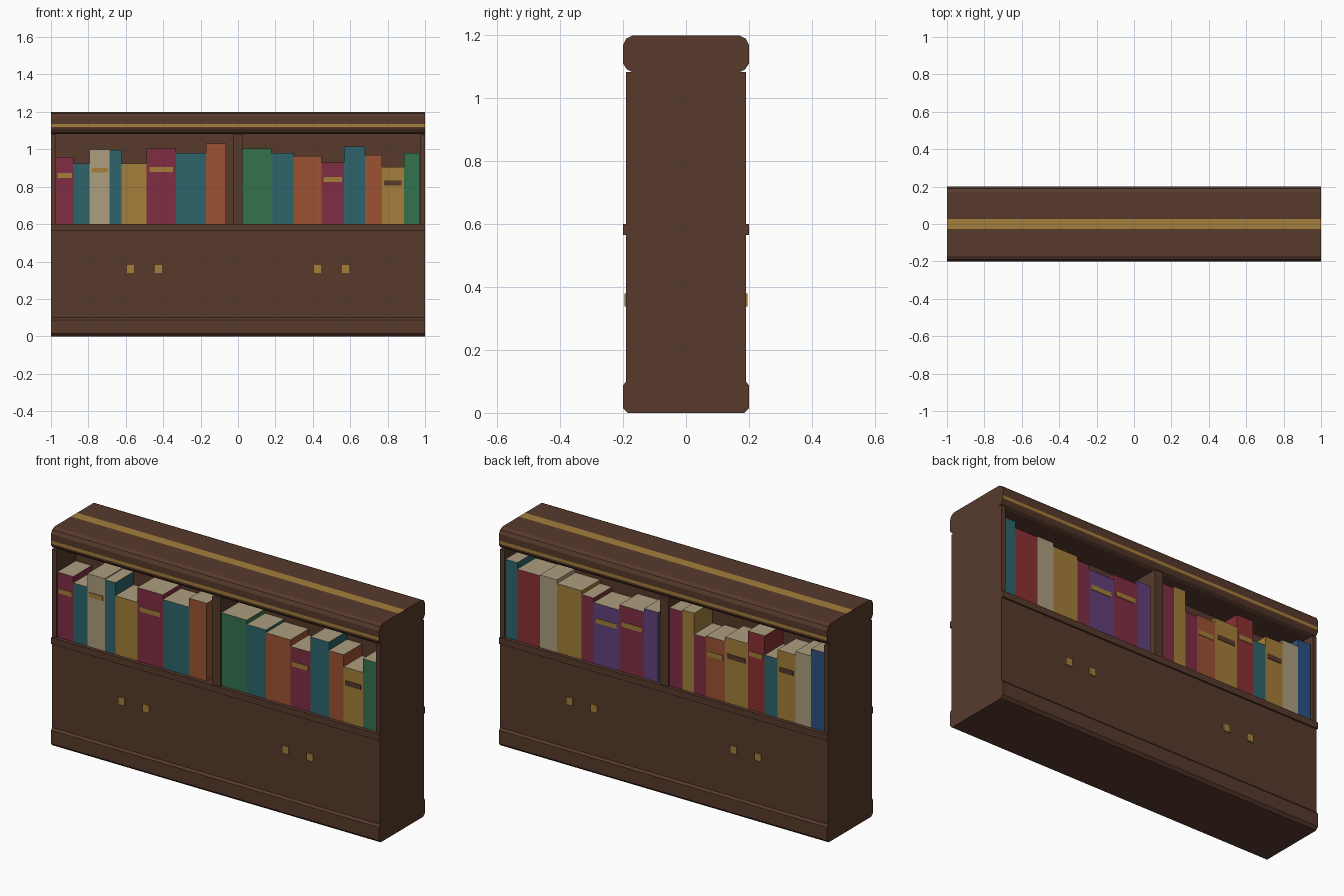
import bpy, bmesh

if "Cube" in bpy.data.objects:
    bpy.data.objects.remove(bpy.data.objects["Cube"])

# ---- colours (sRGB bytes -> linear) ----
def material(name, r, g, b):
    lin = lambda c: ((c / 255 + 0.055) / 1.055) ** 2.4
    m = bpy.data.materials.new(name)
    m.diffuse_color = (lin(r), lin(g), lin(b), 1)
    m.use_nodes = True
    m.node_tree.nodes["Principled BSDF"].inputs["Base Color"].default_value = m.diffuse_color
    return m

MAT = {n: material(n, *c) for n, c in {
    "brown": (87, 58, 44), "gold": (164, 126, 58), "crimson": (128, 45, 67),
    "teal": (46, 100, 107), "cream": (172, 158, 126), "orange": (156, 82, 50),
    "green": (52, 114, 75), "red": (140, 48, 50), "purple": (97, 65, 124),
    "blue": (44, 80, 132)}.items()}

def finish(bm, name, mats):
    bmesh.ops.recalc_face_normals(bm, faces=bm.faces)
    me = bpy.data.meshes.new(name)
    bm.to_mesh(me)
    bm.free()
    for m in mats:
        me.materials.append(MAT[m])
    ob = bpy.data.objects.new(name, me)
    bpy.context.collection.objects.link(ob)
    return ob

def box(name, x, y, z, mat, top=None):
    """Box from (min, max) ranges, with an optional second colour on top."""
    bm = bmesh.new()
    bmesh.ops.create_cube(bm, size=1)
    for v in bm.verts:
        v.co = [r[0] if c < 0 else r[1] for r, c in zip((x, y, z), v.co)]
    bm.normal_update()
    for f in bm.faces:
        f.material_index = int(top is not None and f.normal.z > 0.5)
    return finish(bm, name, [mat] + ([top] if top else []))

def moulding(name, half, gold_rule=lambda y, z: False):
    """Extrude a mirrored (y, z) profile along x; gold_rule picks stripe faces."""
    pts = half + [(-y, z) for y, z in reversed(half)]
    bm = bmesh.new()
    ends = [[bm.verts.new((x, y, z)) for y, z in pts] for x in (-1, 1)]
    for e in ends:
        bm.faces.new(e)
    for i in range(len(pts)):
        j = (i + 1) % len(pts)
        f = bm.faces.new((ends[0][i], ends[0][j], ends[1][j], ends[1][i]))
        c = f.calc_center_median()
        f.material_index = int(gold_rule(c.y, c.z))
    return finish(bm, name, ["brown", "gold"])

# ---- carcass ----
moulding("plinth", [(0.185, 0), (0.2, 0.015), (0.2, 0.088), (0.19, 0.1)])
box("cabinet", (-1, 1), (-0.19, 0.19), (0.1, 0.565), "brown")
box("shelf", (-1, 1), (-0.2, 0.2), (0.565, 0.6), "brown")
box("centre_panel", (-0.975, 0.975), (-0.02, 0.02), (0.6, 1.083), "brown")
box("centre_divider", (-0.025, 0.025), (-0.19, 0.19), (0.6, 1.083), "brown")
for s, n in ((-1, "left"), (1, "right")):
    box(n + "_side", sorted((s * 0.975, s)), (-0.19, 0.19), (0.6, 1.083), "brown")

# ---- top with gold stripes on front, back and upper face ----
moulding("top",
         [(0.17, 1.083), (0.188, 1.092), (0.2, 1.11), (0.2, 1.118), (0.2, 1.134),
          (0.2, 1.17), (0.19, 1.19), (0.17, 1.2), (0.027, 1.2)],
         lambda y, z: (abs(y) > 0.199 and 1.118 < z < 1.134) or (abs(y) < 0.01 and z > 1.19))

# ---- door handles on both faces ----
for s, n in ((-1, "front"), (1, "back")):
    for x in (-0.575, -0.425, 0.425, 0.575):
        box(n + "_handle", (x - 0.019, x + 0.019), sorted((s * 0.189, s * 0.196)),
            (0.338, 0.38), "gold")

# ---- books: (width, height, colour, label colour), left to right as seen ----
FRONT = [
    [(18, .36, "crimson", "gold"), (16, .325, "teal", 0), (20, .40, "cream", "gold"),
     (12, .395, "teal", 0), (25, .323, "gold", 0), (29, .405, "crimson", "gold"),
     (30, .38, "teal", 0), (20, .43, "orange", 0)],
    [(29, .403, "green", 0), (22, .38, "teal", 0), (28, .365, "orange", 0),
     (23, .33, "crimson", "gold"), (21, .415, "teal", 0), (17, .37, "orange", 0),
     (22, .304, "gold", "brown"), (16, .38, "green", 0)]]
BACK = [
    [(12, .43, "teal", 0), (23, .395, "red", 0), (17, .40, "cream", 0),
     (25, .38, "gold", 0), (12, .36, "crimson", 0), (26, .335, "purple", "gold"),
     (25, .365, "crimson", "gold"), (14, .385, "purple", 0)],
    [(13, .43, "crimson", 0), (12, .44, "gold", 0), (12, .325, "crimson", 0),
     (19, .335, "orange", "gold"), (23, .36, "gold", "brown"),
     (17, .43, "red", "gold"), (13, .325, "teal", 0), (18, .375, "gold", "brown"),
     (16, .395, "cream", 0), (13, .435, "blue", 0)]]

def book_row(side, books, start, end):
    s = -1 if side == "front" else 1        # outward y direction; x flips on the back
    unit = (end - start) / sum(b[0] for b in books)
    u = start
    for w, h, colour, label in books:
        w *= unit
        xs = lambda a, b: sorted((-s * a, -s * b))
        box(side + "_book", xs(u, u + w), sorted((s * 0.02, s * 0.18)),
            (0.6, 0.6 + h), colour, "cream")
        if label:
            z = 0.6 + 0.72 * h
            box(side + "_book_label", xs(u + 0.1 * w, u + 0.9 * w),
                sorted((s * 0.179, s * 0.183)), (z - 0.013, z + 0.013), label)
        u += w

book_row("front", FRONT[0], -0.975, -0.065)
book_row("front", FRONT[1], 0.025, 0.972)
book_row("back", BACK[0], -0.975, -0.045)
book_row("back", BACK[1], 0.025, 0.968)
